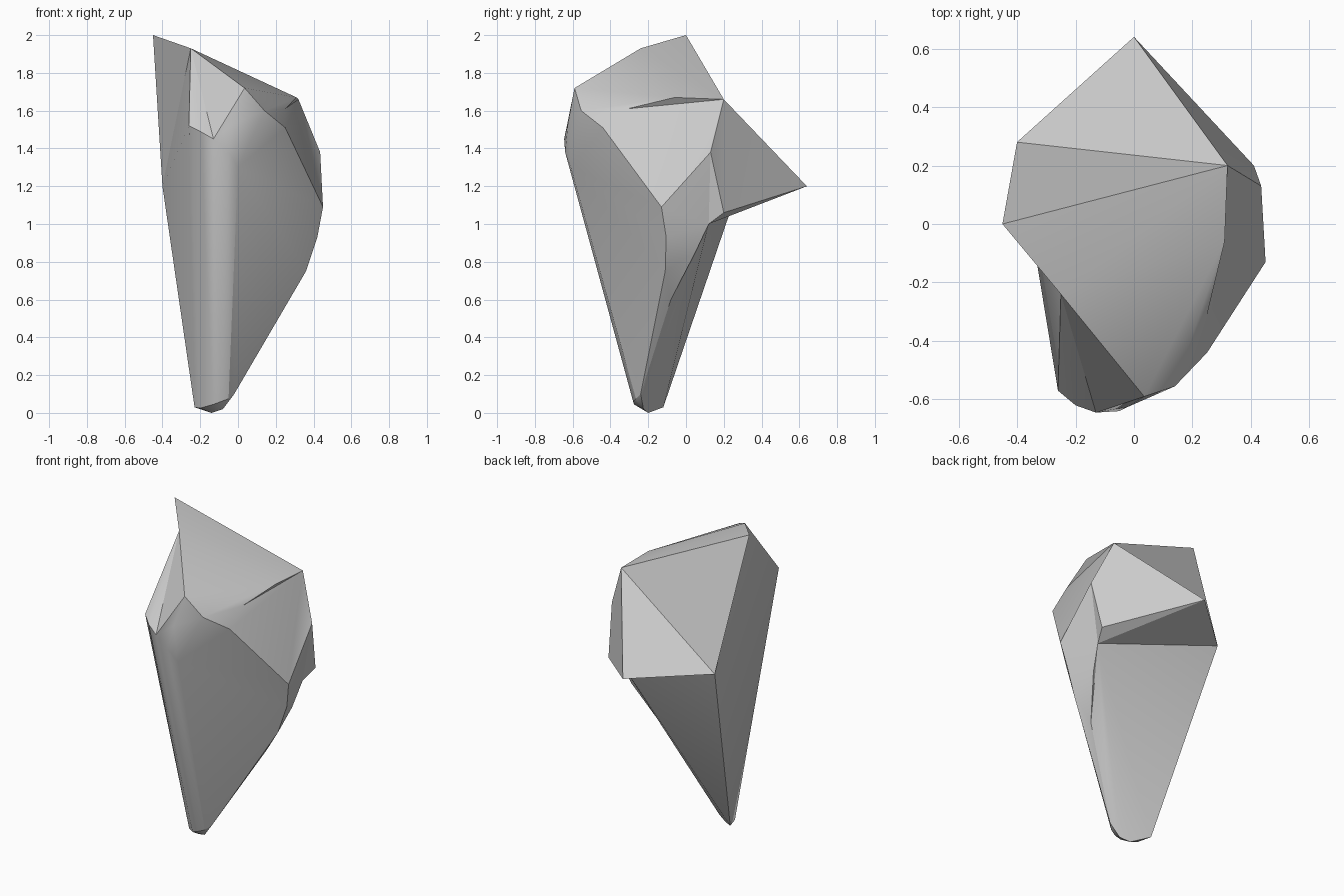
import bpy
import bmesh
import math

cube = bpy.data.objects.get("Cube")
if cube:
    bpy.data.objects.remove(cube, do_unlink=True)


def make_material(name, value):
    mat = bpy.data.materials.new(name)
    mat.use_nodes = True
    colour = (value, value, value, 1)
    mat.diffuse_color = colour
    mat.node_tree.nodes["Principled BSDF"].inputs["Base Color"].default_value = colour
    return mat


# Corner points of the faceted shard
corners = dict(
    # crown and back
    peak=(-.45, 0, 2), brow=(-.25, -.24, 1.93), shoulder=(.32, .2, 1.66),
    hip=(-.4, .28, 1.2), tail=(0, .64, 1.2),
    # front lip, running left to right
    lip_a=(-.26, -.57, 1.52), lip_b=(-.2, -.62, 1.49), lip_c=(-.13, -.645, 1.45),
    lip_d=(-.05, -.64, 1.38), lip_e=(0, -.61, 1.3),
    bulge=(-.02, -.625, 1.53), crest=(.035, -.59, 1.72),
    rim_a=(.14, -.555, 1.6), rim_b=(.25, -.44, 1.51),
    # narrow notch under the crown
    notch_low=(.25, -.31, 1.61), notch_high=(.31, -.06, 1.67),
    # side bulge
    flank=(.45, -.13, 1.09), flank_back=(.435, .13, 1.38),
    elbow=(.41, .2, 1.06), armpit=(.375, .12, 1.0),
    ridge_a=(.42, -.105, .93), ridge_b=(.36, -.11, .75),
    spine_a=(.35, .05, .85), spine_b=(.26, -.08, .6),
    # rounded foot
    heel=(-.23, -.12, .03), toe_a=(-.2, -.21, .025), toe_b=(-.13, -.275, .045),
    toe_c=(-.09, -.28, .06), toe_d=(-.05, -.265, .075),
    foot_side=(-.02, -.24, .1), sole=(-.14, -.2, 0), sole_side=(-.08, -.225, .02),
)

# Facets, grouped by the region of the shard
facets = {
    "crown": ["peak shoulder hip", "hip shoulder tail", "peak brow shoulder",
              "brow notch_high shoulder", "brow crest notch_high",
              "crest rim_a notch_high", "rim_a notch_low notch_high",
              "rim_a rim_b notch_low"],
    "side": ["notch_low shoulder notch_high", "notch_low rim_b shoulder",
             "rim_b flank shoulder", "flank flank_back shoulder",
             "flank armpit flank_back", "flank_back armpit elbow",
             "shoulder flank_back elbow", "shoulder elbow tail",
             "elbow armpit tail"],
    "under_side": ["flank ridge_a armpit", "ridge_a spine_a armpit",
                   "ridge_a ridge_b spine_a", "ridge_b spine_b spine_a",
                   "ridge_b foot_side spine_b", "armpit spine_a spine_b",
                   "armpit spine_b foot_side"],
    "back": ["hip tail armpit", "hip armpit heel", "armpit sole heel",
             "armpit foot_side sole_side", "armpit sole_side sole"],
    "flat_side": ["peak hip brow", "brow hip lip_a", "hip heel lip_a"],
    "lip": ["brow lip_a lip_b", "brow lip_b lip_c", "brow lip_c crest",
            "crest lip_c bulge", "lip_c lip_d bulge", "lip_d lip_e bulge",
            "bulge lip_e rim_a", "crest bulge rim_a"],
    "front": ["lip_a heel toe_a lip_b", "lip_b toe_a toe_b lip_c",
              "lip_c toe_b toe_c lip_d", "lip_d toe_c toe_d lip_e",
              "lip_e toe_d foot_side", "lip_e foot_side ridge_b",
              "lip_e ridge_b ridge_a", "lip_e ridge_a flank",
              "lip_e flank rim_b", "lip_e rim_b rim_a"],
    "foot": ["heel sole toe_a", "toe_a sole toe_b", "toe_b sole sole_side",
             "toe_b sole_side toe_c", "toe_c sole_side toe_d",
             "toe_d sole_side foot_side"],
}

bm = bmesh.new()
verts = {name: bm.verts.new(co) for name, co in corners.items()}
for region in facets.values():
    for facet in region:
        bm.faces.new([verts[name] for name in facet.split()])
bmesh.ops.recalc_face_normals(bm, faces=bm.faces[:])

mesh = bpy.data.meshes.new("rock_shard")
bm.to_mesh(mesh)
bm.free()
mesh.materials.append(make_material("stone grey", .6))
shard = bpy.data.objects.new("rock_shard", mesh)
bpy.context.collection.objects.link(shard)

# Soft shading across shallow folds, crisp facets elsewhere
bpy.ops.object.select_all(action="DESELECT")
shard.select_set(True)
bpy.context.view_layer.objects.active = shard
bpy.ops.object.shade_smooth_by_angle(angle=math.radians(30))
